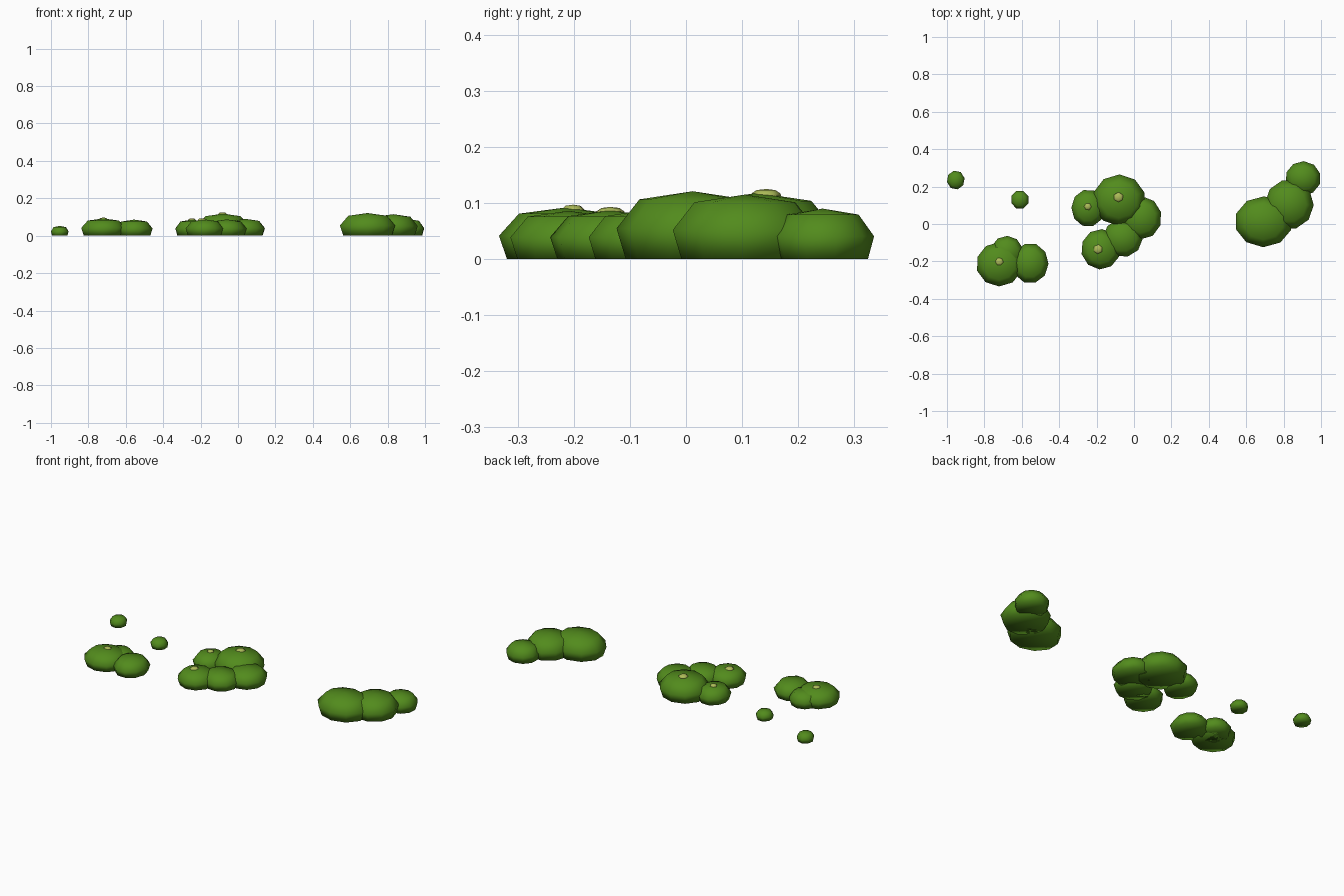
import bpy, bmesh
from math import sin, cos, tau

cube = bpy.data.objects.get("Cube")
if cube:
    bpy.data.objects.remove(cube)


def material(name, colour):
    m = bpy.data.materials.new(name)
    m.use_nodes = True
    m.diffuse_color = colour
    m.node_tree.nodes["Principled BSDF"].inputs["Base Color"].default_value = colour
    return m


leaf = material("leaf green", (0.085, 0.26, 0.012, 1))
pale = material("pale olive", (0.42, 0.5, 0.1, 1))

# Profiles from rim to crown as (radius, height) fractions
BUSH = [(0.88, 0), (1, 0.45), (0.7, 0.88)]
BUD = [(1, 0), (0.92, 0.5), (0.6, 0.88)]


def dome(name, x, y, z, rx, ry, height, profile, sides, turn, mat):
    bm = bmesh.new()
    rings = []
    for r, h in profile:
        angles = [turn + tau * i / sides for i in range(sides)]
        rings.append([bm.verts.new((rx * r * cos(a), ry * r * sin(a), height * h)) for a in angles])
    top = bm.verts.new((0, 0, height))
    bottom = bm.verts.new((0, 0, 0))
    for i in range(sides):
        j = (i + 1) % sides
        for low, high in zip(rings, rings[1:]):
            bm.faces.new((low[i], low[j], high[j], high[i]))
        bm.faces.new((rings[-1][i], rings[-1][j], top))
        bm.faces.new((rings[0][j], rings[0][i], bottom))
    for f in bm.faces:
        f.smooth = True
    mesh = bpy.data.meshes.new(name)
    bm.to_mesh(mesh)
    bm.free()
    mesh.materials.append(mat)
    obj = bpy.data.objects.new(name, mesh)
    obj.location = (x, y, z)
    bpy.context.collection.objects.link(obj)


# Bush clumps: x, y, radius x, radius y, height
clumps = {
    "left_clump": [(0.693, 0.012, 0.155, 0.136, 0.121), (0.83, 0.105, 0.131, 0.134, 0.115),
                   (0.904, 0.244, 0.095, 0.092, 0.09)],
    "middle_clump": [(-0.08, 0.128, 0.142, 0.137, 0.118), (-0.245, 0.085, 0.09, 0.1, 0.086),
                     (0.04, 0.033, 0.108, 0.115, 0.09), (-0.06, -0.075, 0.106, 0.102, 0.087),
                     (-0.178, -0.135, 0.105, 0.108, 0.087)],
    "right_clump": [(-0.72, -0.215, 0.124, 0.119, 0.092), (-0.555, -0.21, 0.098, 0.108, 0.086),
                    (-0.68, -0.15, 0.087, 0.087, 0.081)],
}
for name, bushes in clumps.items():
    for n, (x, y, rx, ry, h) in enumerate(bushes, 1):
        dome(f"{name}_bush_{n}", x, y, 0, rx, ry, h, BUSH, 10, 0.3 * n, leaf)

# Small lone shrubs
dome("outer_shrub", -0.953, 0.235, 0, 0.048, 0.051, 0.052, BUSH, 8, 0.2, leaf)
dome("inner_shrub", -0.61, 0.13, 0, 0.049, 0.051, 0.052, BUSH, 8, 0.4, leaf)

# Pale buds sunk into the crowns: x, y, base height, radius
buds = [(-0.083, 0.143, 0.109, 0.028), (-0.247, 0.093, 0.077, 0.021),
        (-0.192, -0.135, 0.077, 0.027), (-0.72, -0.202, 0.081, 0.024)]
for n, (x, y, z, r) in enumerate(buds, 1):
    dome(f"bud_{n}", x, y, z, r, r, 0.016, BUD, 6, 0.5 * n, pale)
